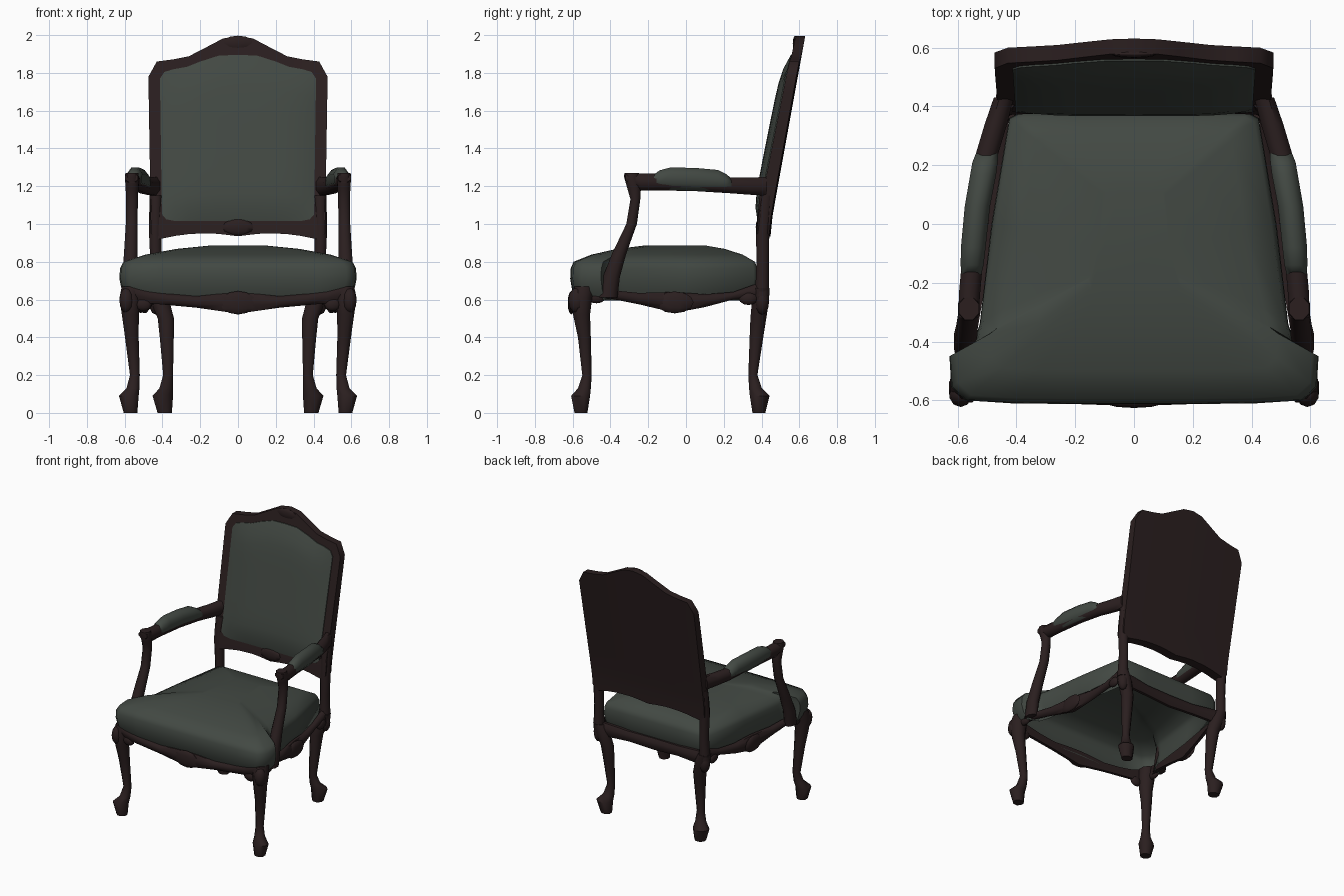
import bpy, bmesh, math
from mathutils import Vector


def material(name, rgb):
    m = bpy.data.materials.new(name)
    m.diffuse_color = (*rgb, 1)
    return m


WOOD = material("dark_wood", (0.0235, 0.0135, 0.0138))
CLOTH = material("grey_green_fabric", (0.055, 0.066, 0.056))


def finish(bm, name, mat, mirror=False):
    bmesh.ops.recalc_face_normals(bm, faces=bm.faces)
    for f in bm.faces:
        f.smooth = True
    for e in bm.edges:
        e.smooth = e.calc_face_angle(0) < math.radians(55)
    me = bpy.data.meshes.new(name)
    bm.to_mesh(me)
    bm.free()
    me.materials.append(mat)
    ob = bpy.data.objects.new(name, me)
    bpy.context.collection.objects.link(ob)
    if mirror:
        mod = ob.modifiers.new("mirror", 'MIRROR')
        mod.use_mirror_merge = False
    return ob


def loft(name, rings, mat, mirror=False, open_start=False):
    """Skin equal-length rings of points and cap the ends."""
    bm = bmesh.new()
    vs = [[bm.verts.new(p) for p in r] for r in rings]
    n = len(vs[0])
    for a, b in zip(vs, vs[1:]):
        for i in range(n):
            j = (i + 1) % n
            bm.faces.new((a[i], a[j], b[j], b[i]))
    if not open_start:
        bm.faces.new(vs[0])
    bm.faces.new(vs[-1])
    return finish(bm, name, mat, mirror)


def octagon(c, u, v):
    k = 1 / math.cos(math.pi / 8)
    return [Vector(c) + Vector(u) * math.cos(a) * k + Vector(v) * math.sin(a) * k
            for a in [math.pi / 8 + i * math.pi / 4 for i in range(8)]]


def upright(name, rows):
    """Rows: z, x, half x, y, half y."""
    loft(name, [octagon((x, y, z), (hx, 0, 0), (0, hy, 0)) for z, x, hx, y, hy in rows], WOOD, True)


def level(name, rows, mat):
    """Rows: y, x, half x, z, half z."""
    loft(name, [octagon((x, y, z), (hx, 0, 0), (0, 0, hz)) for y, x, hx, z, hz in rows], mat, True)


def rail(name, rows, inward, mirror=False):
    """Rows: x, y, lower z, upper z; shaped apron with a rounded face."""
    d = Vector(inward)
    rings = []
    for x, y, lo, hi in rows:
        p, h = Vector((x, y, 0)), hi - lo
        rings.append([p + d * t + Vector((0, 0, lo + h * s)) for t, s in
                      ((0.036, 0), (0.015, 0), (0, 0.35), (0, 0.7), (0.015, 1), (0.036, 1))])
    loft(name, rings, WOOD, mirror)


def boss(name, c, r, mirror=False):
    """Carved oval ornament."""
    bm = bmesh.new()
    bmesh.ops.create_uvsphere(bm, u_segments=10, v_segments=6, radius=1)
    for v in bm.verts:
        v.co = Vector(c) + Vector([v.co[i] * r[i] for i in range(3)])
    finish(bm, name, WOOD, mirror)


def lerp(x, table):
    for (a, p), (b, q) in zip(table, table[1:]):
        if x <= b:
            return p + (q - p) * max(0, (x - a) / (b - a))
    return table[-1][1]


# Seat cushion: a domed shell, open underneath
half = [(0.2, -0.613), (0.42, -0.61), (0.575, -0.60), (0.622, -0.555), (0.628, -0.45),
        (0.55, -0.42), (0.525, -0.34), (0.485, 0), (0.425, 0.36), (0.39, 0.378), (0.2, 0.378)]
rings = []
for z, s in ((0.595, 0.93), (0.65, 0.98), (0.71, 1), (0.765, 0.995), (0.80, 0.965),
             (0.838, 0.78), (0.868, 0.52), (0.885, 0.25)):
    # the notch behind the front corners fades out towards the crown
    soft = [(x + (0.045 * min(1, (1 - s) * 4) if -0.43 < y < -0.3 and z > 0.75 else 0), y) for x, y in half]
    outline = soft + [(-x, y) for x, y in reversed(soft)]
    back = s + (1 - s) * 0.25 if z > 0.75 else s
    rings.append([(x * s, -0.1 + (y + 0.1) * (back if y > 0 else s), z) for x, y in outline])
loft("seat", rings, CLOTH, open_start=True)

# Cabriole legs
upright("front_leg", [
    (0.67, 0.565, 0.05, -0.535, 0.055), (0.61, 0.572, 0.055, -0.552, 0.055),
    (0.52, 0.57, 0.045, -0.553, 0.045), (0.40, 0.562, 0.036, -0.538, 0.034),
    (0.20, 0.546, 0.026, -0.524, 0.025), (0.13, 0.556, 0.034, -0.538, 0.034),
    (0.09, 0.578, 0.052, -0.558, 0.050), (0.0, 0.569, 0.036, -0.556, 0.034)])
upright("back_leg", [
    (0.66, 0.435, 0.04, 0.400, 0.042), (0.60, 0.415, 0.050, 0.395, 0.045),
    (0.50, 0.382, 0.043, 0.383, 0.042), (0.40, 0.377, 0.037, 0.373, 0.036),
    (0.20, 0.370, 0.026, 0.354, 0.024), (0.13, 0.380, 0.036, 0.368, 0.034),
    (0.09, 0.398, 0.054, 0.390, 0.052), (0.0, 0.388, 0.038, 0.386, 0.034)])
boss("front_knee_carving", (0.59, -0.578, 0.595), (0.040, 0.045, 0.068), True)
boss("back_knee_carving", (0.435, 0.402, 0.59), (0.040, 0.038, 0.070), True)
boss("front_scroll", (0.50, -0.575, 0.575), (0.045, 0.022, 0.036), True)
boss("side_scroll", (0.575, -0.475, 0.61), (0.022, 0.05, 0.03), True)
boss("back_scroll", (0.455, 0.33, 0.605), (0.022, 0.05, 0.034), True)

# Shaped seat rails
front = [(0, -0.618, 0.525, 0.635), (0.1, -0.616, 0.54, 0.63), (0.22, -0.612, 0.557, 0.618),
         (0.36, -0.605, 0.57, 0.63), (0.47, -0.60, 0.58, 0.65), (0.57, -0.595, 0.60, 0.69)]
rail("front_rail", [(-x, y, a, b) for x, y, a, b in reversed(front[1:])] + front, (0, 1, 0))
rail("side_rail", [(0.605, -0.54, 0.60, 0.69), (0.575, -0.40, 0.605, 0.65), (0.55, -0.25, 0.575, 0.635),
                   (0.52, -0.06, 0.53, 0.64), (0.496, 0.10, 0.56, 0.628), (0.472, 0.25, 0.60, 0.64),
                   (0.46, 0.39, 0.60, 0.69)], (-1, 0, 0), True)
rail("back_rail", [(-0.42, 0.42, 0.57, 0.67), (-0.2, 0.40, 0.575, 0.65), (0, 0.395, 0.565, 0.65),
                   (0.2, 0.40, 0.575, 0.65), (0.42, 0.42, 0.57, 0.67)], (0, -1, 0))
boss("front_rail_carving", (0, -0.608, 0.583), (0.10, 0.018, 0.062))
boss("side_rail_carving", (0.516, -0.06, 0.585), (0.020, 0.10, 0.058), True)

# Back posts between seat and back panel
upright("back_post", [(0.62, 0.437, 0.036, 0.402, 0.036), (0.80, 0.434, 0.030, 0.406, 0.033),
                      (0.95, 0.438, 0.033, 0.406, 0.035), (1.15, 0.435, 0.034, 0.425, 0.036)])


# Raked and slightly bowed back
def back_y(x, z):
    return lerp(z, [(0.9, 0.436), (1.05, 0.451), (2.0, 0.624)]) + 0.008 * (1 - (x / 0.47) ** 2)


def front_y(x, z):
    return back_y(x, z) - lerp(z, [(1.0, 0.068), (2.0, 0.050)])


def slab(name, top, low, mat, rows, puff=0.0):
    xs = [-x for x, _ in reversed(top[1:])] + [x for x, _ in top]
    w = top[-1][0]
    rings = []
    for x in xs:
        z0, z1 = lerp(abs(x), low), lerp(abs(x), top)
        f, b = [], []
        for i in range(rows + 1):
            t = i / rows
            z = z0 + (z1 - z0) * t
            px = x * (1 - 0.035 * max(0, 1.75 - z))
            swell = puff * (1 - abs(x / w) ** 4) * (1 - abs(2 * t - 1) ** 6)
            y = front_y(px, z)
            f.append((px, y - swell - (0.006 if puff else 0), z))
            b.append((px, y + 0.02 if puff else back_y(px, z), z))
        rings.append(f + b[::-1])
    loft(name, rings, mat)


slab("back_frame",
     [(0, 1.995), (0.08, 1.982), (0.15, 1.945), (0.26, 1.888), (0.34, 1.872), (0.43, 1.86), (0.474, 1.78)],
     [(0, 0.935), (0.08, 0.945), (0.2, 0.955), (0.36, 0.935), (0.43, 0.92), (0.474, 0.95)], WOOD, 10)
slab("back_cushion",
     [(0, 1.895), (0.1, 1.892), (0.2, 1.86), (0.27, 1.832), (0.34, 1.82), (0.39, 1.805), (0.413, 1.77)],
     [(0, 1.015), (0.34, 1.015), (0.39, 1.025), (0.413, 1.05)], CLOTH, 12, 0.038)
boss("top_carving", (0, 0.579, 1.957), (0.085, 0.014, 0.040))
boss("lower_carving", (0, 0.387, 0.983), (0.085, 0.018, 0.045))

# Arms, swept supports and arm pads
upright("arm_support", [
    (0.61, 0.575, 0.036, -0.415, 0.052), (0.72, 0.575, 0.038, -0.395, 0.045),
    (0.84, 0.568, 0.036, -0.355, 0.038), (1.00, 0.563, 0.031, -0.288, 0.028),
    (1.13, 0.561, 0.031, -0.268, 0.026), (1.19, 0.561, 0.034, -0.275, 0.036),
    (1.25, 0.562, 0.037, -0.288, 0.040), (1.27, 0.562, 0.034, -0.288, 0.038)])
level("arm", [(-0.32, 0.563, 0.034, 1.245, 0.024), (-0.24, 0.560, 0.036, 1.222, 0.046),
              (-0.15, 0.552, 0.036, 1.222, 0.044), (0.05, 0.530, 0.036, 1.212, 0.038),
              (0.23, 0.503, 0.038, 1.205, 0.042), (0.34, 0.470, 0.038, 1.20, 0.045),
              (0.43, 0.443, 0.034, 1.20, 0.05)], WOOD)
level("arm_pad", [(-0.17, 0.553, 0.034, 1.232, 0.030), (-0.14, 0.551, 0.039, 1.236, 0.048),
                  (-0.08, 0.547, 0.042, 1.240, 0.060), (0.06, 0.533, 0.043, 1.236, 0.060),
                  (0.17, 0.513, 0.044, 1.230, 0.056), (0.21, 0.507, 0.043, 1.221, 0.045),
                  (0.24, 0.500, 0.038, 1.212, 0.030)], CLOTH)
